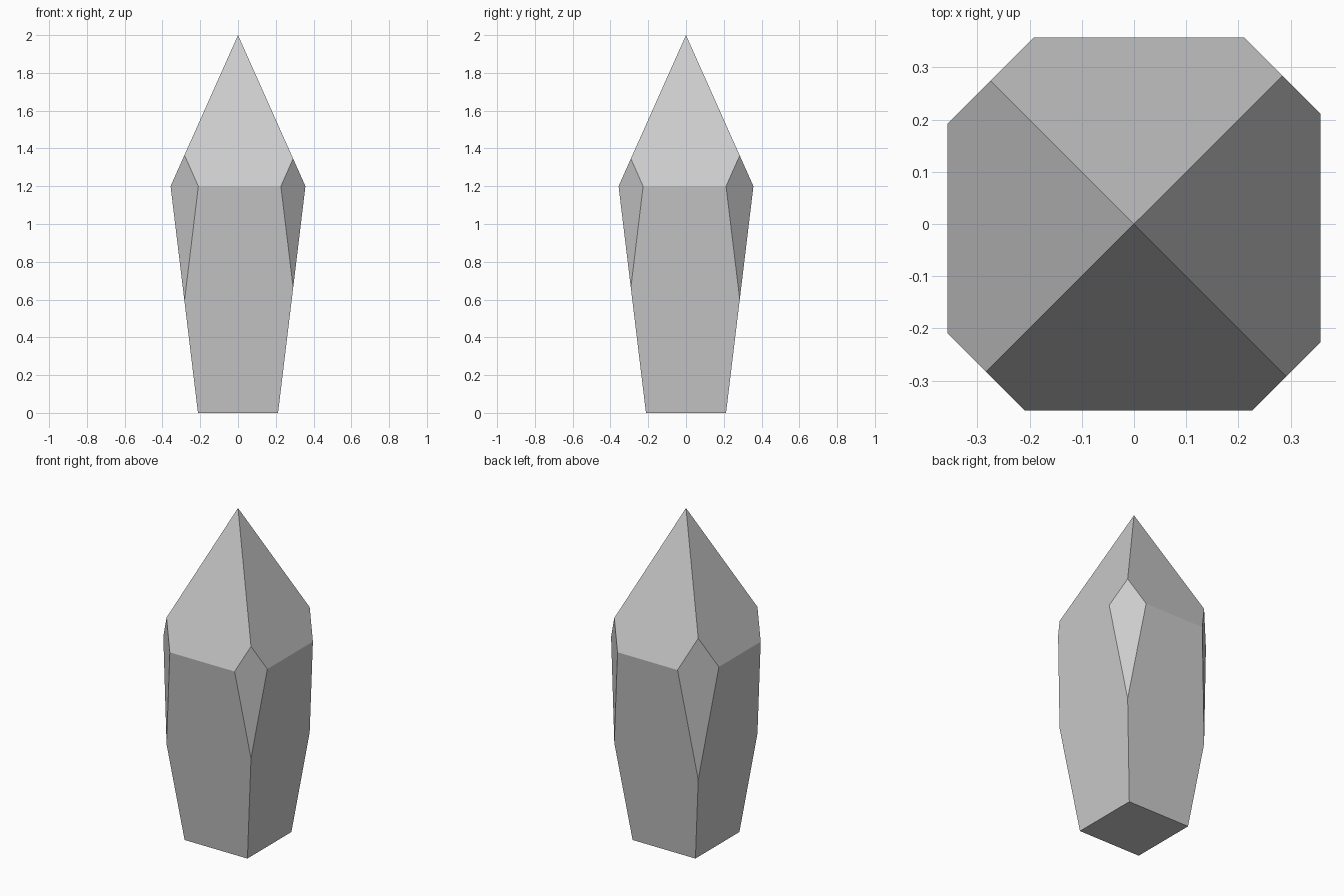
import bpy, bmesh
from mathutils import Vector

if "Cube" in bpy.data.objects:
    bpy.data.objects.remove(bpy.data.objects["Cube"])

CORNERS = [(1, -1), (1, 1), (-1, 1), (-1, -1)]
bm = bmesh.new()

# Square crystal: flared shaft below a pyramid tip
low, high = [[bm.verts.new((x * h, y * h, z)) for x, y in CORNERS]
             for h, z in ((0.212, 0.0), (0.357, 1.2))]
tip = bm.verts.new((0, 0, 2))
bm.faces.new(low[::-1])
for i in range(4):
    j = (i + 1) % 4
    bm.faces.new((low[i], low[j], high[j], high[i]))
    bm.faces.new((high[i], high[j], tip))

# Slice each shoulder corner with a vertical plane |x| + |y| = reach
for (x, y), reach in zip(CORNERS, (0.584, 0.569, 0.55, 0.567)):
    cut = bmesh.ops.bisect_plane(
        bm, geom=bm.verts[:] + bm.edges[:] + bm.faces[:], dist=1e-5,
        plane_co=Vector((x, y, 0)) * reach / 2, plane_no=(x, y, 0),
        clear_outer=True)
    rim = [e for e in cut["geom_cut"] if isinstance(e, bmesh.types.BMEdge)]
    bmesh.ops.edgeloop_fill(bm, edges=rim)

bmesh.ops.recalc_face_normals(bm, faces=bm.faces[:])
mesh = bpy.data.meshes.new("crystal")
bm.to_mesh(mesh)
bm.free()
bpy.context.collection.objects.link(bpy.data.objects.new("crystal", mesh))
